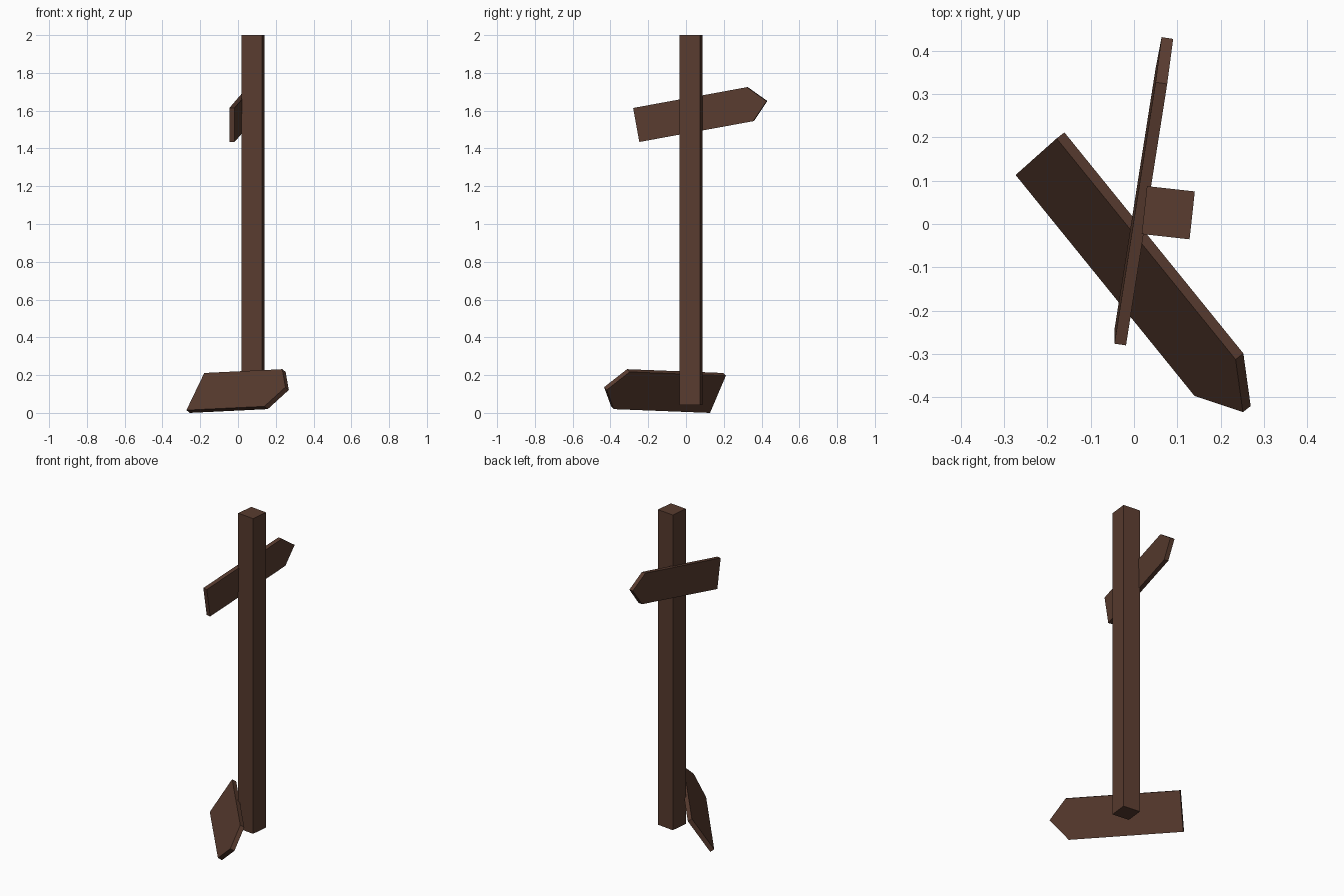
import bpy, bmesh, math
from mathutils import Vector, Matrix

if "Cube" in bpy.data.objects:
    bpy.data.objects.remove(bpy.data.objects["Cube"])

wood = bpy.data.materials.new("brown_wood")
wood.diffuse_color = (0.1, 0.045, 0.029, 1)
wood.use_nodes = True
wood.node_tree.nodes["Principled BSDF"].inputs["Base Color"].default_value = wood.diffuse_color


def prism(name, profile, depth, matrix):
    """Extrude a flat profile by depth along local z, then place it."""
    bm = bmesh.new()
    face = bm.faces.new([bm.verts.new((x, y, 0)) for x, y in profile])
    ext = bmesh.ops.extrude_face_region(bm, geom=[face])
    verts = [v for v in ext["geom"] if isinstance(v, bmesh.types.BMVert)]
    bmesh.ops.translate(bm, verts=verts, vec=(0, 0, depth))
    bmesh.ops.transform(bm, matrix=matrix, verts=bm.verts)
    bmesh.ops.recalc_face_normals(bm, faces=bm.faces)
    mesh = bpy.data.meshes.new(name)
    bm.to_mesh(mesh)
    bm.free()
    mesh.materials.append(wood)
    obj = bpy.data.objects.new(name, mesh)
    bpy.context.collection.objects.link(obj)
    return obj


def arrow_board(name, corner, along, up, shoulder, tip, width, depth):
    """Pointed board starting at its lower butt corner."""
    u = Vector(along).normalized()
    n = u.cross(Vector(up)).normalized()
    v = n.cross(u)
    frame = Matrix.Translation(corner) @ Matrix((u, v, n)).transposed().to_4x4()
    profile = [(0, 0), (shoulder, 0), (tip, width / 2), (shoulder, width), (0, width)]
    return prism(name, profile, depth, frame)


# square post, slightly twisted
h = 0.0555
prism("post", [(-h, -h), (h, -h), (h, h), (-h, h)], 1.957,
      Matrix.Translation((0.079, 0.026, 0.043)) @ Matrix.Rotation(math.radians(-6.3), 4, 'Z'))

# sign still nailed to the post
arrow_board("upper_sign", (-0.045, -0.243, 1.435), (0.095, 0.603, 0.11),
            (0, -0.032, 0.18), 0.62, 0.71, 0.183, 0.027)

# fallen sign leaning at the foot of the post
arrow_board("fallen_sign", (-0.273, 0.113, 0.0146), (0.413, -0.51, 0.02),
            (0.095, 0.084, 0.197), 0.656, 0.758, 0.234, -0.027)
